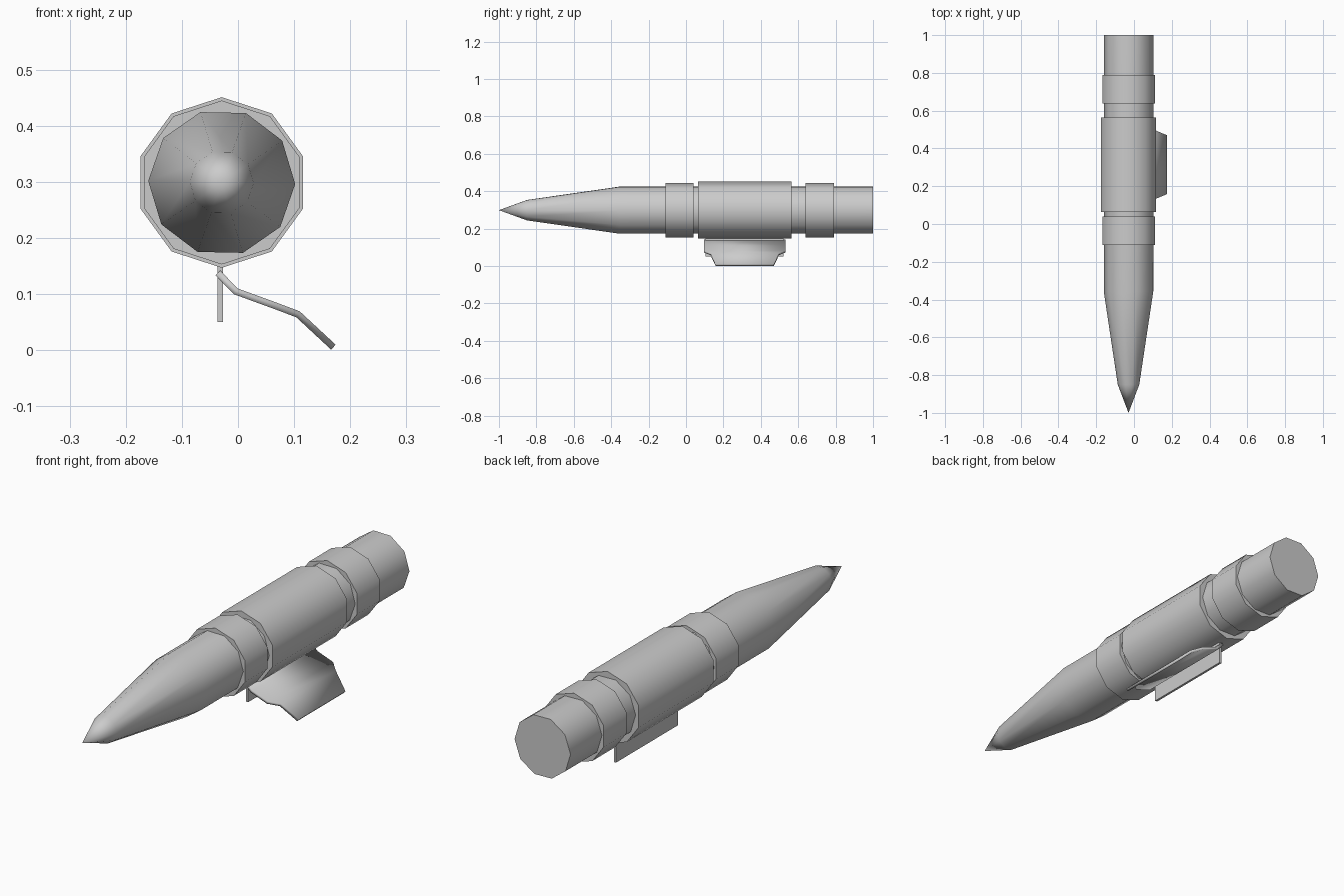
import bpy
import bmesh
from math import sin, cos, radians, pi

if "Cube" in bpy.data.objects:
    bpy.data.objects.remove(bpy.data.objects["Cube"])

SIDES = 10
CX, CZ = -0.029, 0.299


def finish(bm, name, angle=40):
    bmesh.ops.recalc_face_normals(bm, faces=bm.faces)
    mesh = bpy.data.meshes.new(name)
    bm.to_mesh(mesh)
    bm.free()
    obj = bpy.data.objects.new(name, mesh)
    bpy.context.collection.objects.link(obj)
    bpy.ops.object.select_all(action='DESELECT')
    obj.select_set(True)
    bpy.context.view_layer.objects.active = obj
    bpy.ops.object.shade_smooth_by_angle(angle=radians(angle))
    return obj


def lathe(name, profile, turn):
    """Ten-sided solid along y from (y, radius) pairs; radius 0 makes a tip."""
    bm = bmesh.new()
    rings = []
    for y, r in profile:
        count = SIDES if r > 0 else 1
        rings.append([bm.verts.new((CX + r * cos(a), y, CZ + r * sin(a)))
                      for a in (radians(turn) + 2 * pi * i / SIDES for i in range(count))])
    for a, b in zip(rings, rings[1:]):
        for i in range(SIDES):
            j = (i + 1) % SIDES
            if len(a) == 1:
                bm.faces.new((a[0], b[j], b[i]))
            else:
                bm.faces.new((a[i], a[j], b[j], b[i]))
    for ring in (rings[0], rings[-1]):
        if len(ring) > 1:
            bm.faces.new(ring)
    return finish(bm, name)


# Pen-like body with tapered nose
lathe("body", [(-1.0, 0), (-0.85, 0.057), (-0.358, 0.131), (1.0, 0.131)], -1.2)

# Bands and the wider clip sleeve between them
lathe("front_band", [(-0.11, 0.146), (0.04, 0.146)], 18)
lathe("clip_sleeve", [(0.064, 0.152), (0.565, 0.152)], 18)
lathe("rear_band", [(0.638, 0.146), (0.79, 0.146)], 18)

# Upright tab below the sleeve
bm = bmesh.new()
bmesh.ops.create_cube(bm, size=1)
for v in bm.verts:
    v.co = (-0.0315 + v.co.x * 0.01, 0.313 + v.co.y * 0.415, 0.1 + v.co.z * 0.1)
finish(bm, "upright_tab", 30)

# Bent side flap: (x, z, half width along y)
flap_path = [(-0.036, 0.138, 0.218), (-0.004, 0.105, 0.218), (0.07, 0.078, 0.218),
             (0.107, 0.064, 0.183), (0.17, 0.0055, 0.156)]
bm = bmesh.new()
pairs = [[bm.verts.new((x, 0.314 + s * w, z)) for s in (-1, 1)] for x, z, w in flap_path]
for a, b in zip(pairs, pairs[1:]):
    bm.faces.new((a[0], b[0], b[1], a[1]))
flap = finish(bm, "bent_flap", 30)
thick = flap.modifiers.new("thickness", 'SOLIDIFY')
thick.thickness = 0.012
thick.offset = 0
thick.use_even_offset = True
